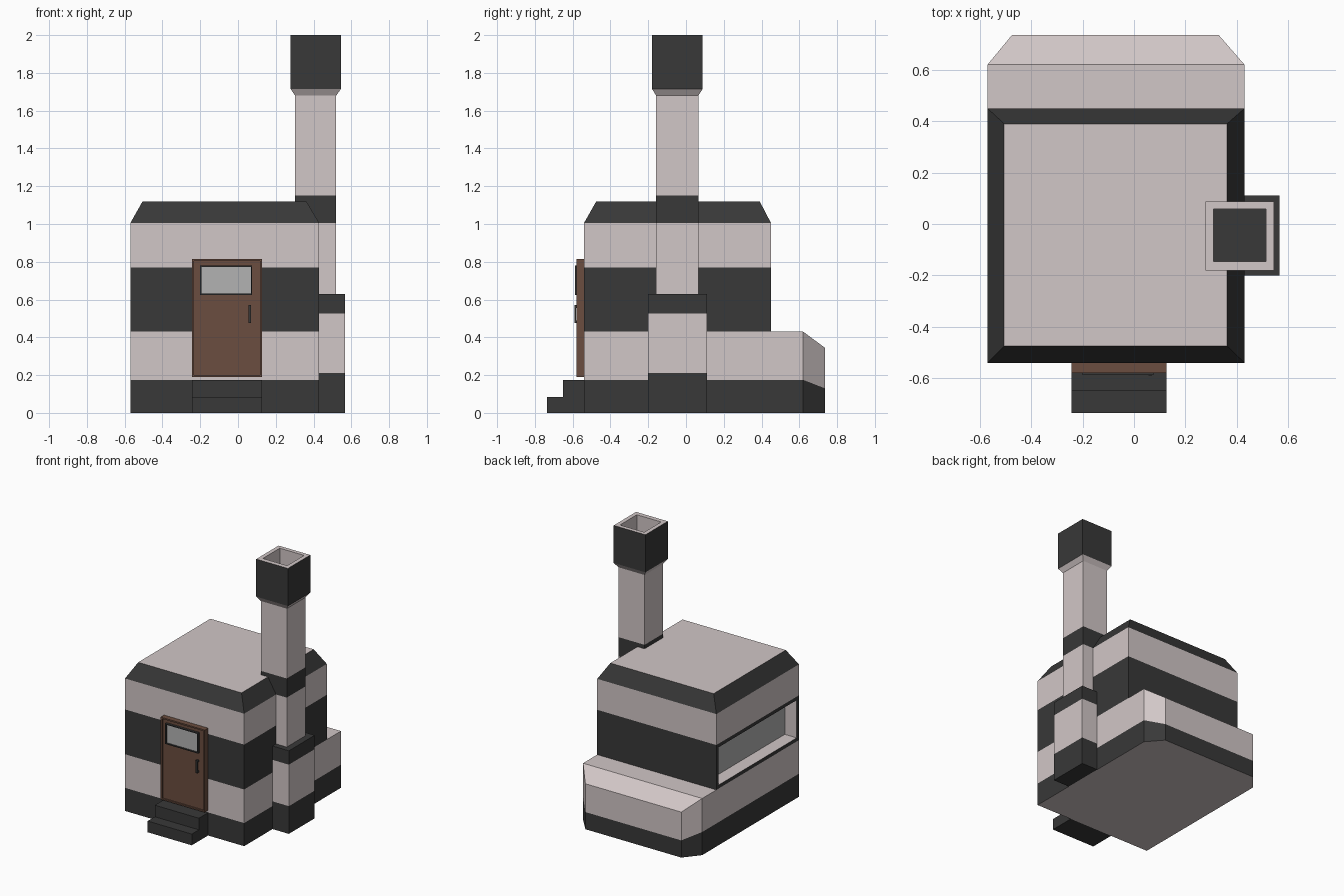
import bpy, bmesh
from mathutils import Vector

if "Cube" in bpy.data.objects:
    bpy.data.objects.remove(bpy.data.objects["Cube"])


def material(name, rgb):
    m = bpy.data.materials.new(name)
    m.diffuse_color = (*rgb, 1)
    m.use_nodes = True
    m.node_tree.nodes["Principled BSDF"].inputs["Base Color"].default_value = m.diffuse_color
    return m


MATS = [material("pale_plaster", (0.64, 0.57, 0.57)),
        material("dark_stone", (0.04, 0.04, 0.04)),
        material("brown_wood", (0.145, 0.075, 0.05)),
        material("grey_glass", (0.45, 0.45, 0.45))]
LIGHT, DARK, WOOD, GLASS = range(4)


def face(bm, pts, mat):
    f = bm.faces.new([bm.verts.new(p) for p in pts])
    f.material_index = mat


def loft(bm, rings, mats):
    """Join consecutive rings of points, one material per band."""
    for a, b, mat in zip(rings, rings[1:], mats):
        n = len(a)
        for i in range(n):
            j = (i + 1) % n
            face(bm, [a[i], a[j], b[j], b[i]], mat)


def rect(x0, x1, y0, y1, z):
    return [(x0, y0, z), (x1, y0, z), (x1, y1, z), (x0, y1, z)]


def weld(bm):
    bmesh.ops.remove_doubles(bm, verts=bm.verts, dist=1e-5)
    bmesh.ops.recalc_face_normals(bm, faces=bm.faces)


def recess(bm, direction, centre_z, margin, depth, wall_mat, back_mat):
    """Inset the face pointing along direction nearest centre_z, and sink it."""
    d = Vector(direction)
    f = min((f for f in bm.faces if f.normal.dot(d) > 0.99),
            key=lambda f: abs(f.calc_center_median().z - centre_z))
    bmesh.ops.inset_individual(bm, faces=[f], thickness=margin)
    walls = bmesh.ops.inset_individual(bm, faces=[f], thickness=0, depth=-depth)
    for w in walls["faces"]:
        w.material_index = wall_mat
    f.material_index = back_mat


def finish(bm, name):
    me = bpy.data.meshes.new(name)
    bm.to_mesh(me)
    bm.free()
    for m in MATS:
        me.materials.append(m)
    ob = bpy.data.objects.new(name, me)
    bpy.context.collection.objects.link(ob)


def stack(rings, mats, bottom, top):
    """Closed stack of rectangular rings with banded sides."""
    bm = bmesh.new()
    rings = [rect(*r) for r in rings]
    loft(bm, rings, mats)
    face(bm, rings[0], bottom)
    face(bm, rings[-1], top)
    weld(bm)
    return bm


def box(x0, x1, y0, y1, z0, z1, mat):
    return stack([(x0, x1, y0, y1, z0), (x0, x1, y0, y1, z1)], [mat], mat, mat)


# House: lower storey with chamfered rear bay, upper walls and sloped roof edge
L, R, F, B, BAY, END = -0.57, 0.43, -0.54, 0.45, 0.62, 0.735


def bay_ring(z, z_end):
    return [(L, F, z), (R, F, z), (R, B, z), (R, BAY, z), (0.33, END, z_end),
            (-0.475, END, z_end), (L, BAY, z), (L, B, z)]


bm = bmesh.new()
low = [bay_ring(0, 0), bay_ring(0.175, 0.13), bay_ring(0.43, 0.345)]
loft(bm, low, [DARK, LIGHT])
face(bm, low[0], LIGHT)
top = low[-1]
face(bm, [top[i] for i in (2, 3, 6, 7)], LIGHT)
face(bm, [top[i] for i in (3, 4, 5, 6)], LIGHT)
walls = [rect(L, R, F, B, z) for z in (0.43, 0.77, 1.005)]
walls.append(rect(-0.505, 0.362, -0.475, 0.39, 1.12))
loft(bm, walls, [DARK, LIGHT, DARK])
face(bm, walls[-1], LIGHT)
weld(bm)
# wide side window
recess(bm, (-1, 0, 0), 0.6, 0.038, 0.1, LIGHT, GLASS)
finish(bm, "house")

# Chimney base
base = (0.36, 0.567, -0.2, 0.11)
finish(stack([(*base, z) for z in (0, 0.21, 0.525, 0.63)],
             [DARK, LIGHT, DARK], DARK, DARK), "chimney_base")

# Chimney shaft with flared, hollow cap
shaft = (0.302, 0.52, -0.158, 0.065)
cap = (0.279, 0.545, -0.18, 0.088)
hole = (0.31, 0.514, -0.145, 0.058)
rings = [(*shaft, z) for z in (0.6, 1.005, 1.15, 1.68)]
rings += [(*cap, 1.715), (*cap, 2.0), (*hole, 2.0), (*hole, 1.72)]
finish(stack(rings, [LIGHT, DARK, LIGHT, LIGHT, DARK, LIGHT, LIGHT],
             LIGHT, DARK), "chimney_shaft")

# Door with raised frame
door = box(-0.243, 0.127, -0.58, -0.53, 0.19, 0.815, WOOD)
recess(door, (0, -1, 0), 0.5, 0.015, 0.01, WOOD, WOOD)
finish(door, "door")

# Door window
pane = box(-0.2, 0.075, -0.587, -0.565, 0.625, 0.78, DARK)
recess(pane, (0, -1, 0), 0.7, 0.01, 0.01, DARK, GLASS)
finish(pane, "door_window")

# Door handle: grip and two stubs
finish(box(0.056, 0.07, -0.59, -0.582, 0.475, 0.57, DARK), "handle_grip")
for name, z in (("lower", 0.475), ("upper", 0.555)):
    finish(box(0.056, 0.07, -0.583, -0.565, z, z + 0.015, DARK), "handle_stub_" + name)

# Front steps
finish(box(-0.243, 0.127, -0.735, -0.5, 0, 0.085, DARK), "lower_step")
finish(box(-0.243, 0.127, -0.65, -0.5, 0.085, 0.173, DARK), "upper_step")
